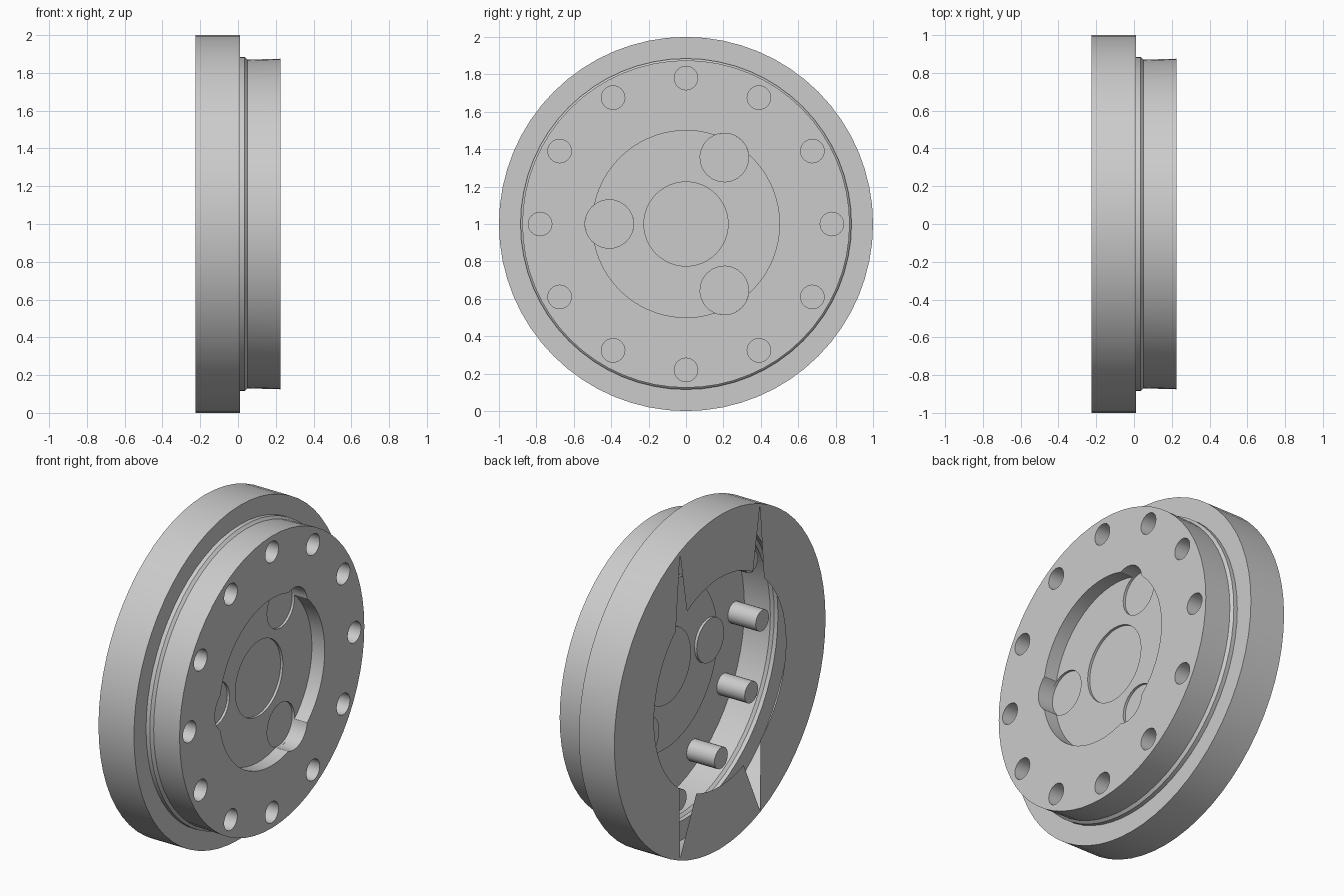
import bpy, bmesh
from math import sin, cos, radians, atan2, degrees

cube = bpy.data.objects.get("Cube")
if cube:
    bpy.data.objects.remove(cube, do_unlink=True)

GREY = (0.6, 0.6, 0.6, 1.0)
grey = bpy.data.materials.new("plain_grey")
grey.use_nodes = True
grey.diffuse_color = GREY
grey.node_tree.nodes["Principled BSDF"].inputs["Base Color"].default_value = GREY

# Main stations along the axis
BACK, STEP, FACE = -0.225, 0.01, 0.225
FLOOR, PAD, BOLT_END = 0.14, 0.125, 0.04
# Lobe layout in the front recess
RECESS_R, LOBE_D, LOBE_R, LOBE_HALF = 0.5, 0.41, 0.13, 12
LOBES = (60, 180, 300)


def polar(r, deg, centre=(0, 0)):
    return (centre[0] + r * cos(radians(deg)), centre[1] + r * sin(radians(deg)))


def circle(r, n=64, centre=(0, 0)):
    return [polar(r, 360 * i / n, centre) for i in range(n)]


def outline(inward):
    """Recess circle whose lobes bulge outward or bite inward."""
    hit = polar(RECESS_R, LOBE_HALF)
    half = degrees(atan2(hit[1], hit[0] - LOBE_D))
    sweep = 2 * half - 360 if inward else 2 * half
    pts = []
    for a in LOBES:
        c = polar(LOBE_D, a)
        pts += [polar(LOBE_R, a - half + sweep * i / 16, c) for i in range(17)]
        start, span = a + LOBE_HALF, 120 - 2 * LOBE_HALF
        pts += [polar(RECESS_R, start + span * i / 18) for i in range(1, 18)]
    return pts


def verts(bm, x, loop):
    return [bm.verts.new((x, y, z + 1)) for y, z in loop]


def wall(bm, x0, loop0, x1, loop1):
    a, b = verts(bm, x0, loop0), verts(bm, x1, loop1)
    for i in range(len(a)):
        j = (i + 1) % len(a)
        bm.faces.new((a[i], a[j], b[j], b[i]))


def plate(bm, x, loops, facing=1):
    edges = []
    for loop in loops:
        v = verts(bm, x, loop)
        edges += [bm.edges.new((v[i - 1], v[i])) for i in range(len(v))]
    bmesh.ops.triangle_fill(bm, use_beauty=True, edges=edges, normal=(facing, 0, 0))


def finish(name, bm):
    bmesh.ops.remove_doubles(bm, verts=bm.verts, dist=0.0001)
    mesh = bpy.data.meshes.new(name)
    bm.to_mesh(mesh)
    bm.free()
    mesh.materials.append(grey)
    obj = bpy.data.objects.new(name, mesh)
    bpy.context.collection.objects.link(obj)
    bpy.ops.object.select_all(action='DESELECT')
    obj.select_set(True)
    bpy.context.view_layer.objects.active = obj
    bpy.ops.object.shade_smooth_by_angle(angle=radians(30))


# Flange, neck and boss turned round the axis
bm = bmesh.new()
profile = [(BACK, 1), (STEP, 1), (STEP, 0.885), (0.035, 0.885), (0.05, 0.87), (FACE, 0.875)]
for (x0, r0), (x1, r1) in zip(profile, profile[1:]):
    wall(bm, x0, circle(r0), x1, circle(r1))
finish("flange_and_boss", bm)

# Back plate: round opening with four pointed notches reaching the rim
bm = bmesh.new()
notches = [(48, 60, 67.5), (120, 132, 112.5), (232, 249, 247.5), (291, 308, 292.5)]
opening = []
for i, (start, end, tip) in enumerate(notches):
    opening += [polar(0.625, start), polar(0.99, tip), polar(0.625, end)]
    following = notches[(i + 1) % 4][0] + (360 if i == 3 else 0)
    steps = int((following - end) / 5)
    opening += [polar(0.625, end + (following - end) * k / steps) for k in range(1, steps)]
plate(bm, BACK, [circle(1), opening], -1)
finish("back_plate", bm)

# Front plate pierced by the bolt holes and the lobed recess
bolt_loops = [circle(0.063, 24, polar(0.78, 30 * i)) for i in range(12)]
bm = bmesh.new()
plate(bm, FACE, [circle(0.875), outline(False)] + bolt_loops)
finish("front_plate", bm)

# Blind bolt sockets, seen as pegs inside the hollow body
bm = bmesh.new()
for loop in bolt_loops:
    wall(bm, FACE, loop, BOLT_END, loop)
    plate(bm, BOLT_END, [loop])
finish("bolt_sockets", bm)

# Recess wall and floor
bm = bmesh.new()
wall(bm, FACE, outline(False), FLOOR, outline(False))
finish("recess_wall", bm)

bm = bmesh.new()
plate(bm, FLOOR, [outline(True), circle(0.225, 48)])
finish("recess_floor", bm)

# Shallow sunken centre and lobe pads
pads = [("centre_pad", circle(0.225, 48))]
pads += [("lobe_pad_%d" % (i + 1), circle(LOBE_R, 40, polar(LOBE_D, a))) for i, a in enumerate(LOBES)]
for name, loop in pads:
    bm = bmesh.new()
    wall(bm, FLOOR, loop, PAD, loop)
    plate(bm, PAD, [loop])
    finish(name, bm)
